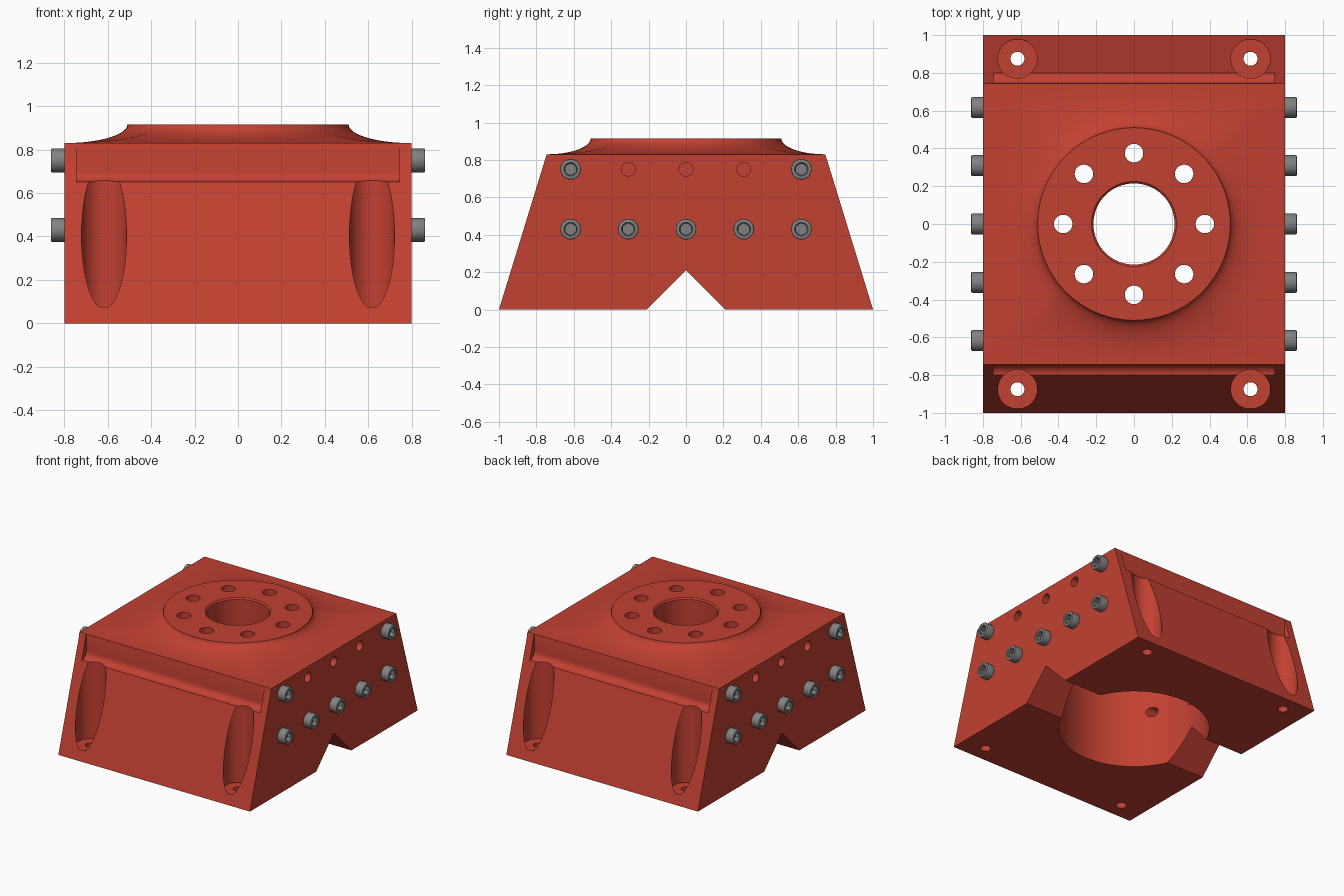
import bpy, bmesh, math
from mathutils import Matrix, Vector

if "Cube" in bpy.data.objects:
    bpy.data.objects.remove(bpy.data.objects["Cube"], do_unlink=True)


def material(name, rgb, rough):
    m = bpy.data.materials.new(name)
    m.use_nodes = True
    m.diffuse_color = (*rgb, 1)
    bsdf = m.node_tree.nodes["Principled BSDF"]
    bsdf.inputs["Base Color"].default_value = (*rgb, 1)
    bsdf.inputs["Roughness"].default_value = rough
    return m


red = material("painted red", (0.54, 0.052, 0.032), 0.5)
steel = material("grey steel", (0.22, 0.22, 0.22), 0.5)


def to_object(bm, name, mat=None):
    bmesh.ops.recalc_face_normals(bm, faces=bm.faces)
    me = bpy.data.meshes.new(name)
    bm.to_mesh(me)
    bm.free()
    ob = bpy.data.objects.new(name, me)
    bpy.context.collection.objects.link(ob)
    if mat:
        me.materials.append(mat)
    return ob


def cylinder(name, start, end, r, r_end=None, sides=32, mat=None):
    start, end = Vector(start), Vector(end)
    axis = end - start
    bm = bmesh.new()
    turn = axis.to_track_quat('Z', 'Y').to_matrix().to_4x4()
    bmesh.ops.create_cone(bm, cap_ends=True, segments=sides, radius1=r,
                          radius2=r if r_end is None else r_end, depth=axis.length,
                          matrix=Matrix.Translation((start + end) / 2) @ turn)
    return to_object(bm, name, mat)


def prism(name, profile, half):
    # yz profile extruded along x
    bm = bmesh.new()
    face = bm.faces.new([bm.verts.new((-half, y, z)) for y, z in profile])
    ext = bmesh.ops.extrude_face_region(bm, geom=[face])
    bmesh.ops.translate(bm, vec=(2 * half, 0, 0),
                        verts=[v for v in ext["geom"] if isinstance(v, bmesh.types.BMVert)])
    return to_object(bm, name)


def activate(ob):
    bpy.ops.object.select_all(action='DESELECT')
    ob.select_set(True)
    bpy.context.view_layer.objects.active = ob


def cut(ob, cutter):
    cutter.hide_render = True
    activate(ob)
    mod = ob.modifiers.new("cut", 'BOOLEAN')
    mod.operation, mod.solver, mod.object = 'DIFFERENCE', 'EXACT', cutter
    bpy.ops.object.modifier_apply(modifier=mod.name)
    bpy.data.objects.remove(cutter, do_unlink=True)


# Block: tapered base lofted through a concave flare up to a round flange
HALF_X, HALF_Y, SHOULDER, TOP, FLANGE = 0.8, 0.745, 0.83, 0.915, 0.51
SIDES, STEPS = 96, 12
bm = bmesh.new()


def ring(point):
    return [bm.verts.new(point(math.tau * i / SIDES)) for i in range(SIDES)]


def on_rect(a, hx, hy):
    c, s = math.cos(a), math.sin(a)
    m = max(abs(c), abs(s))
    return Vector((hx * c / m, hy * s / m))


def flare_point(a, t):
    circle = Vector((math.cos(a), math.sin(a))) * FLANGE
    p = circle.lerp(on_rect(a, HALF_X, HALF_Y), t)
    rise = 1 - math.sqrt(1 - (1 - t) ** 2)
    return (p.x, p.y, SHOULDER + (TOP - SHOULDER) * rise)


rings = [ring(lambda a: (*on_rect(a, HALF_X, 1), 0))]
for k in range(STEPS, -1, -1):
    t = (k / STEPS) ** 2
    rings.append(ring(lambda a: flare_point(a, t)))
for lo, hi in zip(rings, rings[1:]):
    for i in range(SIDES):
        j = (i + 1) % SIDES
        bm.faces.new((lo[i], lo[j], hi[j], hi[i]))
bm.faces.new(rings[0])
bm.faces.new(rings[-1])
block = to_object(bm, "mounting_block", red)

# Underside counterbore, central bore with chamfer, and cross notch
cut(block, cylinder("counterbore", (0, 0, -0.1), (0, 0, 0.62), 0.525, sides=96))
cut(block, cylinder("bore", (0, 0, 0.5), (0, 0, 1), 0.215, sides=64))
cut(block, cylinder("bore_chamfer", (0, 0, TOP - 0.01), (0, 0, TOP + 0.01), 0.215, 0.235, 64))
cut(block, prism("notch", [(-0.31, -0.1), (0.31, -0.1), (0, 0.21)], 1))

# Coved pockets along the front and back upper edges
for s in (-1, 1):
    wall, floor, r = HALF_Y + 0.0005, 0.652, 0.05
    cove = [(s * (wall + r - r * math.cos(a)), floor + r - r * math.sin(a))
            for a in [math.pi / 2 * i / 8 for i in range(9)]]
    cut(block, prism("pocket", [(s * wall, 1)] + cove + [(s * 1.2, floor), (s * 1.2, 1)], HALF_Y))

# Ring of flange holes
for i in range(8):
    a = math.tau * i / 8
    x, y = 0.375 * math.cos(a), 0.375 * math.sin(a)
    cut(block, cylinder("flange_hole", (x, y, 0.5), (x, y, 1), 0.049))

# Corner bolt seats and through holes
for x in (-0.617, 0.617):
    for y in (-0.875, 0.875):
        cut(block, cylinder("seat", (x, y, 0.075), (x, y, 1), 0.104, sides=48))
        cut(block, cylinder("seat_hole", (x, y, -0.1), (x, y, 0.2), 0.037))

# Side holes: blind upper row, lower row drilled into the counterbore
ROW = (-0.617, -0.309, 0, 0.309, 0.617)
for s in (-1, 1):
    for y in ROW[1:4]:
        cut(block, cylinder("upper_hole", (s, y, 0.75), (s * 0.65, y, 0.75), 0.037))
        cut(block, cylinder("lower_hole", (s, y, 0.43), (s * 0.3, y, 0.43), 0.037))

activate(block)
bpy.ops.object.shade_smooth_by_angle(angle=math.radians(30))

# Socket-head screw, shared by every screw position
screw = cylinder("side_screw", (-0.03, 0, 0), (0.062, 0, 0), 0.055, mat=steel)
activate(screw)
bevel = screw.modifiers.new("bevel", 'BEVEL')
bevel.width, bevel.segments = 0.006, 2
bevel.limit_method, bevel.angle_limit = 'ANGLE', math.radians(40)
bpy.ops.object.modifier_apply(modifier=bevel.name)
cut(screw, cylinder("socket_rim", (0.056, 0, 0), (0.07, 0, 0), 0.032, 0.042))
cut(screw, cylinder("socket", (0.025, 0, 0), (0.1, 0, 0), 0.032, sides=6))
activate(screw)
bpy.ops.object.shade_smooth_by_angle(angle=math.radians(30))

spots = [(y, 0.43) for y in ROW] + [(y, 0.75) for y in (ROW[0], ROW[-1])]
for side, s in (("right", -1), ("left", 1)):
    for n, (y, z) in enumerate(spots, 1):
        ob = bpy.data.objects.new(f"{side}_screw_{n}", screw.data)
        bpy.context.collection.objects.link(ob)
        ob.location = (s * HALF_X, y, z)
        ob.rotation_euler.z = 0 if s > 0 else math.pi
bpy.data.objects.remove(screw, do_unlink=True)
